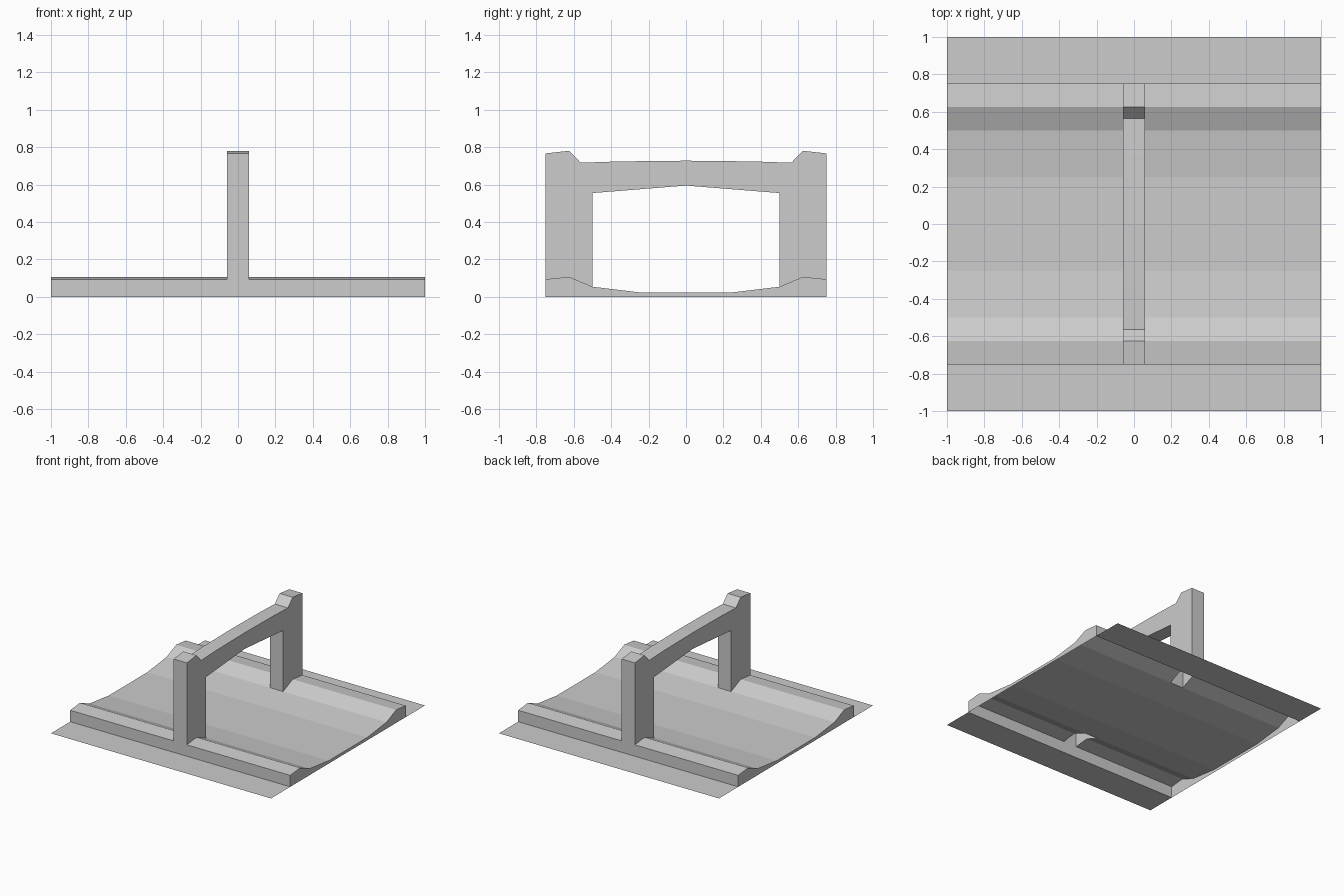
import bpy, bmesh

cube = bpy.data.objects.get("Cube")
if cube:
    bpy.data.objects.remove(cube, do_unlink=True)

# Single plain grey material
grey = bpy.data.materials.new("light_grey")
grey.use_nodes = True
color = (0.604, 0.604, 0.604, 1)
grey.diffuse_color = color
grey.node_tree.nodes["Principled BSDF"].inputs["Base Color"].default_value = color

HALF = 0.06   # half width of the arch


def mirrored(half):
    """Complete a y-z outline that is symmetric about y = 0."""
    return half + [(-y, z) for y, z in reversed(half) if y > 0]


def finish(name, bm):
    mesh = bpy.data.meshes.new(name)
    bm.to_mesh(mesh)
    bm.free()
    mesh.materials.append(grey)
    obj = bpy.data.objects.new(name, mesh)
    bpy.context.collection.objects.link(obj)
    return obj


def prism(name, outline, stations, is_open):
    """Sweep a y-z outline along x, then remove the faces left open."""
    bm = bmesh.new()
    rings = [[bm.verts.new((x, y, z)) for y, z in outline] for x in stations]
    n = len(outline)
    for a, b in zip(rings, rings[1:]):
        for i in range(n):
            j = (i + 1) % n
            bm.faces.new((a[i], a[j], b[j], b[i]))
    bm.faces.new(rings[0])
    bm.faces.new(rings[-1])
    bmesh.ops.recalc_face_normals(bm, faces=bm.faces)
    gone = [f for f in bm.faces if is_open(f.calc_center_median(), f.normal)]
    bmesh.ops.delete(bm, geom=gone, context='FACES')
    return finish(name, bm)


# Sagging deck with raised kerbs, hollow below and open under the posts
kerb = [(0.75, 0.094), (0.625, 0.107), (0.5, 0.054)]
deck = mirrored([(0.75, 0)] + kerb + [(0.25, 0.024)])
prism("deck", deck, (-1, -HALF, HALF, 1),
      lambda c, n: c.z < 0.001 or
      (abs(c.x) < HALF / 2 and 0.5 < abs(c.y) < 0.74))

# Arch: two posts and a beam, open where the posts meet the deck
top = mirrored([(0.75, 0.767), (0.625, 0.781), (0.563, 0.717),
                (0.36, 0.724), (0, 0.728)])
inner = [(0.5, 0.555), (0, 0.595), (-0.5, 0.555)]
foot = [(-y, z) for y, z in kerb]
arch = top + foot + inner[::-1] + kerb[::-1]
prism("arch", arch, (-HALF, HALF),
      lambda c, n: c.z < 0.2 and abs(n.x) < 0.5)

# Flat ground strips along the front and back
for name, side in (("front_strip", -1), ("back_strip", 1)):
    bm = bmesh.new()
    y0, y1 = sorted((side * 0.75, side * 1.0))
    bm.faces.new([bm.verts.new((x, y, 0)) for x, y in
                  ((-1, y0), (1, y0), (1, y1), (-1, y1))])
    finish(name, bm)
